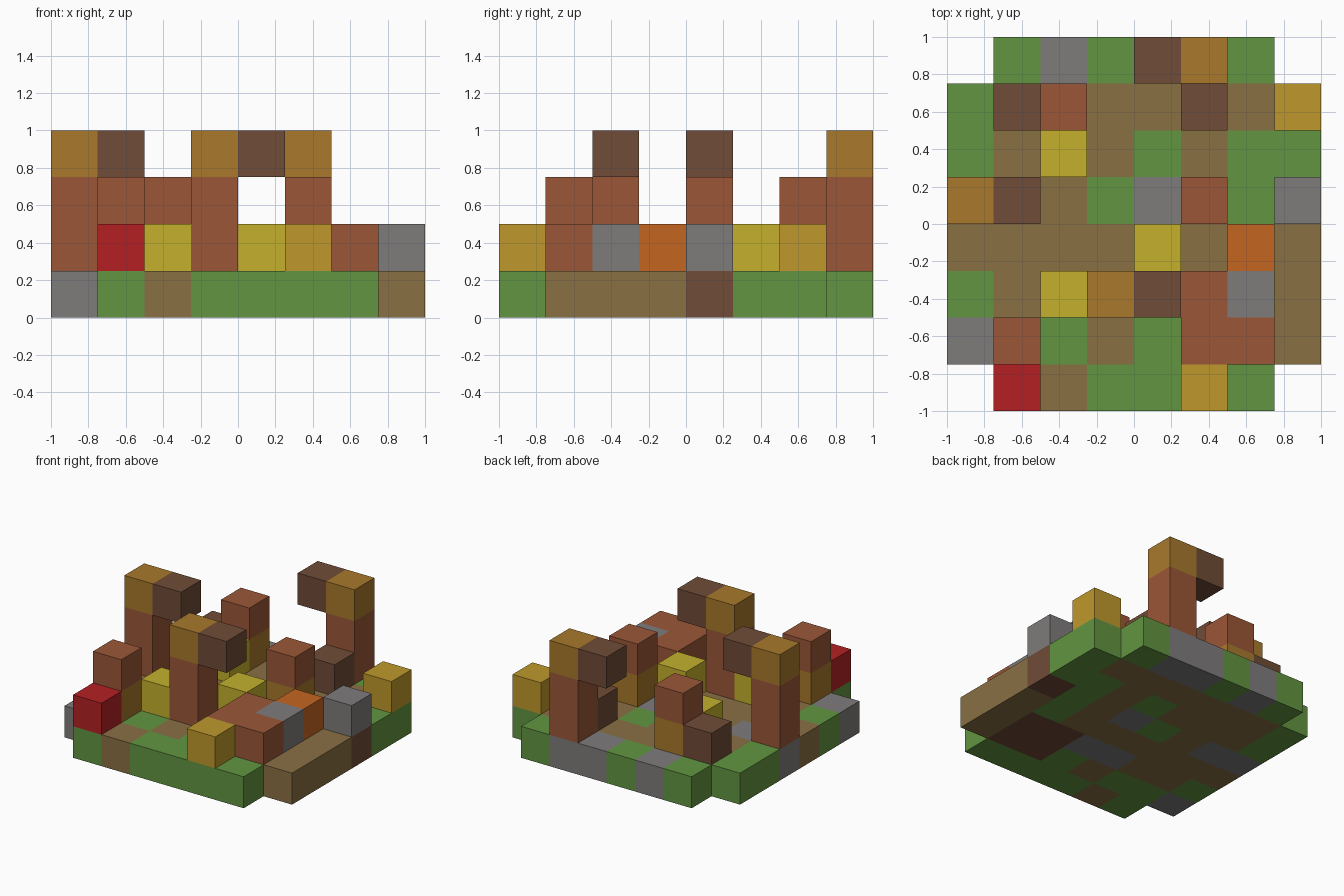
import bpy
import bmesh
from mathutils import Vector

CELL = 0.25

cube = bpy.data.objects.get("Cube")
if cube:
    bpy.data.objects.remove(cube)


def linear(hex_code):
    """Convert a hex colour to linear RGBA."""
    def channel(c):
        return c / 12.92 if c <= 0.04045 else ((c + 0.055) / 1.055) ** 2.4
    return [channel(b / 255) for b in bytes.fromhex(hex_code)] + [1.0]


def make_material(name, hex_code):
    mat = bpy.data.materials.new(name)
    mat.use_nodes = True
    mat.diffuse_color = linear(hex_code)
    mat.node_tree.nodes["Principled BSDF"].inputs["Base Color"].default_value = linear(hex_code)
    return mat


# Colour key: one letter for each material
PALETTE = {
    "g": make_material("grass_green", "629541"),
    "t": make_material("earth_tan", "8a7044"),
    "s": make_material("stone_grey", "7e7c7b"),
    "r": make_material("rust_brown", "9b5737"),
    "d": make_material("dark_brown", "704c37"),
    "o": make_material("ochre", "a8792c"),
    "a": make_material("amber_gold", "bf992c"),
    "y": make_material("leaf_yellow", "c3b02c"),
    "c": make_material("signal_red", "b42023"),
    "f": make_material("fire_orange", "c46520"),
}


def build_blocks(name, cells):
    """Make one mesh from {(column, row, level): colour}, without inner faces."""
    bm = bmesh.new()
    keys = sorted(set(cells.values()))
    for cell, key in cells.items():
        centre = (Vector(cell) + Vector((0.5, 0.5, 0.5))) * CELL - Vector((1, 1, 0))
        for axis in range(3):
            for sign in (-1, 1):
                n = Vector((0, 0, 0))
                n[axis] = sign
                if tuple(int(a + b) for a, b in zip(cell, n)) in cells:
                    continue
                u = Vector((n.y, n.z, n.x))
                v = n.cross(u)
                corners = [n - u - v, n + u - v, n + u + v, n - u + v]
                face = bm.faces.new([bm.verts.new(centre + c * CELL / 2) for c in corners])
                face.material_index = keys.index(key)
    bmesh.ops.remove_doubles(bm, verts=bm.verts, dist=0.001)
    mesh = bpy.data.meshes.new(name)
    bm.to_mesh(mesh)
    bm.free()
    for key in keys:
        mesh.materials.append(PALETTE[key])
    obj = bpy.data.objects.new(name, mesh)
    bpy.context.collection.objects.link(obj)


def build_stack(name, column, row, colours):
    """Stack blocks upward on the ground, one colour letter per block."""
    build_blocks(name, {(column, row, 1 + k): c for k, c in enumerate(colours)})


# Ground slab, mapped from the back row to the front row
GROUND = [
    " gsgssg ",
    "gttttttg",
    "gtttgtgg",
    "sstgstgd",
    "ttttttgt",
    "gttssddt",
    "sggtgddt",
    " gtgggg ",
]
build_blocks("ground", {(i, 7 - r, 0): key
                        for r, line in enumerate(GROUND)
                        for i, key in enumerate(line) if key != " "})

# Tall posts, each with a dark arm reaching sideways at the top
for name, column, row, side in (("right_post", 0, 4, 1),
                                ("middle_post", 3, 2, 1),
                                ("back_post", 5, 7, -1)):
    build_blocks(name, {(column, row, 1): "r", (column, row, 2): "r",
                        (column, row, 3): "o", (column + side, row, 3): "d"})

# Low hut with a stone corner and a glowing hearth
build_blocks("hut", {(5, 1, 1): "r", (6, 1, 1): "r", (5, 2, 1): "r",
                     (6, 2, 1): "s", (6, 3, 1): "f"})

# Short two-block pillars
for name, column, row in (("front_pillar", 1, 1), ("middle_pillar", 5, 4),
                          ("back_pillar", 2, 6)):
    build_stack(name, column, row, "or")

# Single blocks standing on the ground
SINGLES = (
    ("front_bush", 2, 2, "y"), ("middle_bush", 4, 3, "y"), ("back_bush", 2, 5, "y"),
    ("right_crate", 1, 6, "d"), ("left_crate", 5, 6, "d"),
    ("front_hay", 5, 0, "a"), ("back_hay", 7, 6, "a"),
    ("red_box", 1, 0, "c"), ("boulder", 7, 4, "s"),
)
for name, column, row, key in SINGLES:
    build_stack(name, column, row, key)
